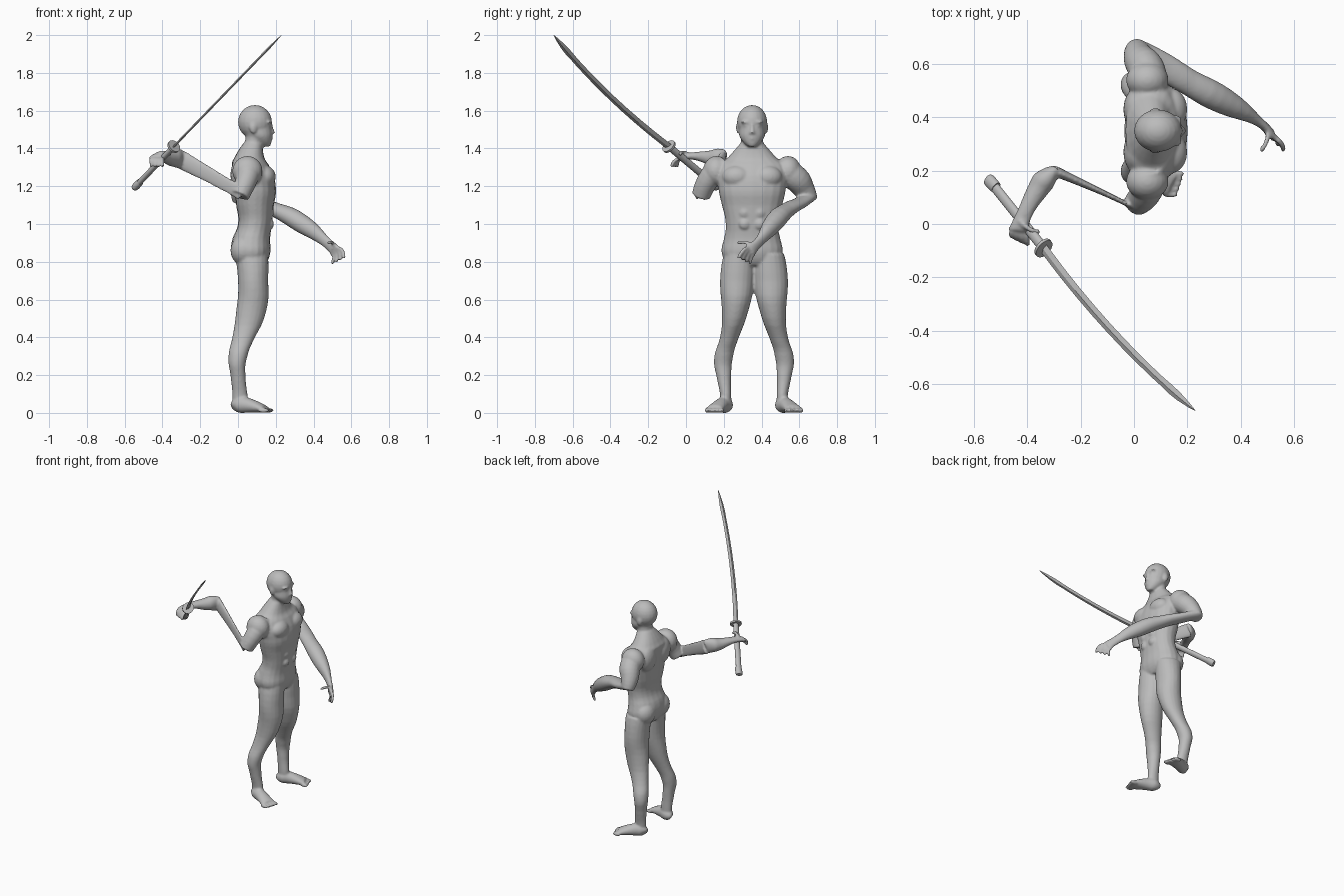
import bpy, bmesh, math
from mathutils import Vector, Matrix

cube = bpy.data.objects.get("Cube")
if cube:
    bpy.data.objects.remove(cube)

X, Y, Z = Vector((1, 0, 0)), Vector((0, 1, 0)), Vector((0, 0, 1))
MIDDLE = .35
BOTH_SIDES = (-1, 1)

shade = (.5, .5, .5, 1)
grey = bpy.data.materials.new("plain_grey")
grey.use_nodes = True
grey.diffuse_color = shade
grey.node_tree.nodes["Principled BSDF"].inputs["Base Color"].default_value = shade


def resample(rows, steps):
    """Smooth curve through rows of numbers."""
    rows = [Vector(row) for row in rows]
    last = len(rows) - 1
    result = []
    for i, (start, end) in enumerate(zip(rows, rows[1:])):
        slope_in = (end - rows[max(i - 1, 0)]) / 2
        slope_out = (rows[min(i + 2, last)] - start) / 2
        for step in range(steps):
            t = step / steps
            leaving = start + slope_in * t
            arriving = end - slope_out * (1 - t)
            result.append(leaving + (arriving - leaving) * t * t * (3 - 2 * t))
    return result + rows[-1:]


def loft(bm, rows, ref, level=False, sides=20, steps=4, power=1.0):
    """Skin elliptical rings; each row is x, y, z, radius across, optional radius along ref."""
    rows = resample(rows, steps)
    rings = []
    for i, row in enumerate(rows):
        ahead = Vector(rows[min(i + 1, len(rows) - 1)][:3])
        behind = Vector(rows[max(i - 1, 0)][:3])
        tangent = Z if level else (ahead - behind).normalized()
        across = ref.cross(tangent).normalized()
        upward = tangent.cross(across)
        ring = []
        for k in range(sides):
            angle = math.tau * k / sides
            c, s = (math.copysign(abs(w) ** power, w) for w in (math.cos(angle), math.sin(angle)))
            ring.append(bm.verts.new(Vector(row[:3]) + across * c * row[3] + upward * s * row[-1]))
        rings.append(ring)
    for lower, upper in zip(rings, rings[1:]):
        for k in range(sides):
            bm.faces.new((lower[k - 1], lower[k], upper[k], upper[k - 1]))
    bm.faces.new(rings[0][::-1])
    bm.faces.new(rings[-1])


def ball(bm, center, radii):
    matrix = Matrix.Translation(center) @ Matrix.Diagonal((*radii, 1))
    bmesh.ops.create_uvsphere(bm, u_segments=20, v_segments=12, radius=1, matrix=matrix)


def finger(bm, base, tip, bend):
    middle = (base + tip) / 2 + bend
    loft(bm, [(*base, .01), (*middle, .01), (*tip, .01)], Y, sides=10)
    ball(bm, tip, (.01, .01, .01))


def fingers_and_thumb(bm, knuckles, spread, reach, fan, thumb_tip, bend):
    knuckles, spread, reach, fan = map(Vector, (knuckles, spread, reach, fan))
    bend = Vector(bend)
    for k in range(4):
        place = k - 1.5
        base = knuckles + spread * place
        finger(bm, base, base + reach + fan * place, bend)
    finger(bm, knuckles - reach / 2, Vector(thumb_tip), bend)


def finish(bm, name):
    bmesh.ops.recalc_face_normals(bm, faces=bm.faces)
    mesh = bpy.data.meshes.new(name)
    bm.to_mesh(mesh)
    bm.free()
    mesh.materials.append(grey)
    ob = bpy.data.objects.new(name, mesh)
    bpy.context.collection.objects.link(ob)
    return ob


body = bmesh.new()

# Torso: height, centre, half depth, half width
torso = [(.78, .07, .07, .12), (.84, .07, .1, .16), (.92, .07, .1, .15), (1, .09, .09, .14),
         (1.1, .09, .1, .16), (1.2, .09, .11, .18), (1.3, .07, .1, .18),
         (1.35, .06, .08, .13), (1.43, .08, .05, .06)]
loft(body, [(x, MIDDLE, z, depth, width) for z, x, depth, width in torso],
     Y, level=True, power=.9)

# Chest, shoulder blade, buttock, shoulder and belly muscles
for side in BOTH_SIDES:
    def muscle(x, offset, z, radii):
        ball(body, (x, MIDDLE + side * offset, z), radii)
    muscle(.14, .08, 1.25, (.06, .08, .06))
    muscle(.01, .08, 1.26, (.05, .08, .09))
    muscle(.03, .08, .86, (.07, .08, .08))
    muscle(.05, .19, 1.28, (.08, .07, .08))
    for row in range(3):
        muscle(.17, .04, 1 + row * .06, (.02, .03, .03))

# Neck, jaw and skull
def head_loft(rows):
    loft(body, [(x, MIDDLE, z, depth, width) for x, z, depth, width in rows], Y, level=True)


head_loft([(.06, 1.34, .06, .07), (.08, 1.4, .05, .06), (.09, 1.48, .05, .06)])
head_loft([(.14, 1.41, .03, .02), (.12, 1.45, .06, .06), (.1, 1.5, .08, .07), (.09, 1.56, .08, .07)])
ball(body, (.09, MIDDLE, 1.54), (.09, .08, .09))

# Nose, lips, brows, eyes and ears
head_loft([(.17, 1.54, .01, .01), (.18, 1.5, .01, .01), (.185, 1.48, .015, .016)])
for z in (1.45, 1.46):
    ball(body, (.17, MIDDLE, z), (.014, .02, .006))
for side in BOTH_SIDES:
    ball(body, (.16, MIDDLE + side * .03, 1.54), (.02, .03, .008))
    ball(body, (.16, MIDDLE + side * .03, 1.52), (.014, .014, .008))
    ball(body, (.08, MIDDLE + side * .075, 1.51), (.02, .01, .03))

# Legs, feet and toes, one side mirrored from the other
leg = [(.07, .44, .84, .09, .08), (.08, .45, .7, .08, .09), (.07, .46, .54, .08, .07),
       (.03, .49, .4, .06, .05), (0, .52, .3, .05, .05), (0, .52, .2, .04, .04),
       (.01, .51, .1, .04, .03), (.01, .51, .04, .04, .03)]
foot = [(-.03, .51, .03, .02, .02), (0, .51, .04, .04, .04), (.05, .53, .04, .04, .04),
        (.14, .57, .02, .05, .02)]
AXIS = .36
for side in BOTH_SIDES:
    def mirrored(rows):
        return [(x, AXIS + side * (y - AXIS), *rest) for x, y, *rest in rows]
    loft(body, mirrored(leg), Y, level=True)
    loft(body, mirrored(foot), Z)
    for toe in range(5):
        y = AXIS + side * (.17 + toe * .02)
        ball(body, (.16 - toe * .006, y, .013), (.03, .011, .013))

# Upper arms
loft(body, [(.05, .5, 1.29, .07), (.05, .57, 1.25, .07), (.02, .62, 1.19, .06),
            (.01, .66, 1.12, .04)], X)
loft(body, [(.05, .2, 1.29, .07), (.05, .13, 1.25, .06), (.01, .08, 1.15, .05)], X)

# Left forearm reaching forward, with open hand
loft(body, [(0, .66, 1.15, .04, .03), (.1, .6, 1.11, .05, .03), (.21, .53, 1.07, .05, .04),
            (.34, .46, 1, .05, .05), (.46, .39, .91, .02, .03), (.51, .34, .86, .02, .04)], Z)
fingers_and_thumb(body, (.51, .34, .86), spread=(.01, -.01, .01), reach=(.02, -.03, -.05),
                  fan=(.01, -.01, 0), thumb_tip=(.48, .28, .9), bend=(.01, 0, .01))

# Right forearm: flattened strip, full section, then the gripping hand
loft(body, [(.02, .05, 1.16, .01, .04), (-.1, .11, 1.23, .01, .04), (-.3, .2, 1.34, .02, .05)], Z)
loft(body, [(-.3, .2, 1.34, .02, .05), (-.33, .17, 1.35, .04, .05), (-.36, .13, 1.35, .04, .04),
            (-.41, .04, 1.36, .03, .02), (-.43, -.02, 1.35, .04, .02)], Z)
fingers_and_thumb(body, (-.43, -.01, 1.35), spread=(.02, 0, 0), reach=(0, -.05, -.04),
                  fan=(0, -.01, 0), thumb_tip=(-.36, -.03, 1.37), bend=(0, -.01, .01))

# Fuse the body parts into one smooth skin
skin = finish(body, "body")
fuse = skin.modifiers.new("fuse", 'REMESH')
fuse.mode = 'VOXEL'
fuse.voxel_size = .007
fuse.use_smooth_shade = True
soften = skin.modifiers.new("soften", 'SMOOTH')
soften.factor = .5
soften.iterations = 4

# Sword frame: along the blade and through its thickness
collar, tip = Vector((-.34, -.09, 1.41)), Vector((.23, -.7, 2))
butt = Vector((-.54, .16, 1.2))
along = (tip - collar).normalized()
thickness = along.cross(X + Z + Y * 2).normalized()
width = thickness.cross(along)


def sword_part(name, rows, sides=20, steps=4):
    """Each row is a point, half width and half thickness."""
    bm = bmesh.new()
    loft(bm, [(*point, a, b) for point, a, b in rows], thickness, sides=sides, steps=steps)
    ob = finish(bm, name)
    bpy.ops.object.select_all(action='DESELECT')
    ob.select_set(True)
    bpy.context.view_layer.objects.active = ob
    bpy.ops.object.shade_smooth_by_angle(angle=math.radians(30))


# Curved blade with a diamond section, narrowing to the tip
blade = []
for k in range(10):
    t = k / 10
    bow = width * t * (t - 1) * .12
    blade.append((collar.lerp(tip, t) + bow, .02 - t * .004, .006))
blade.append((tip, .001, .001))
sword_part("sword_blade", blade, sides=4, steps=2)

# Guard, grip and pommel
sword_part("sword_guard", [(collar + along * s * .006, .04, .036) for s in BOTH_SIDES], steps=1)
sword_part("sword_grip", [(butt, .02, .015), (collar, .02, .015)])
sword_part("sword_pommel", [(butt - along * .015, .02, .015), (butt, .025, .02),
                            (butt + along * .04, .023, .018)])
